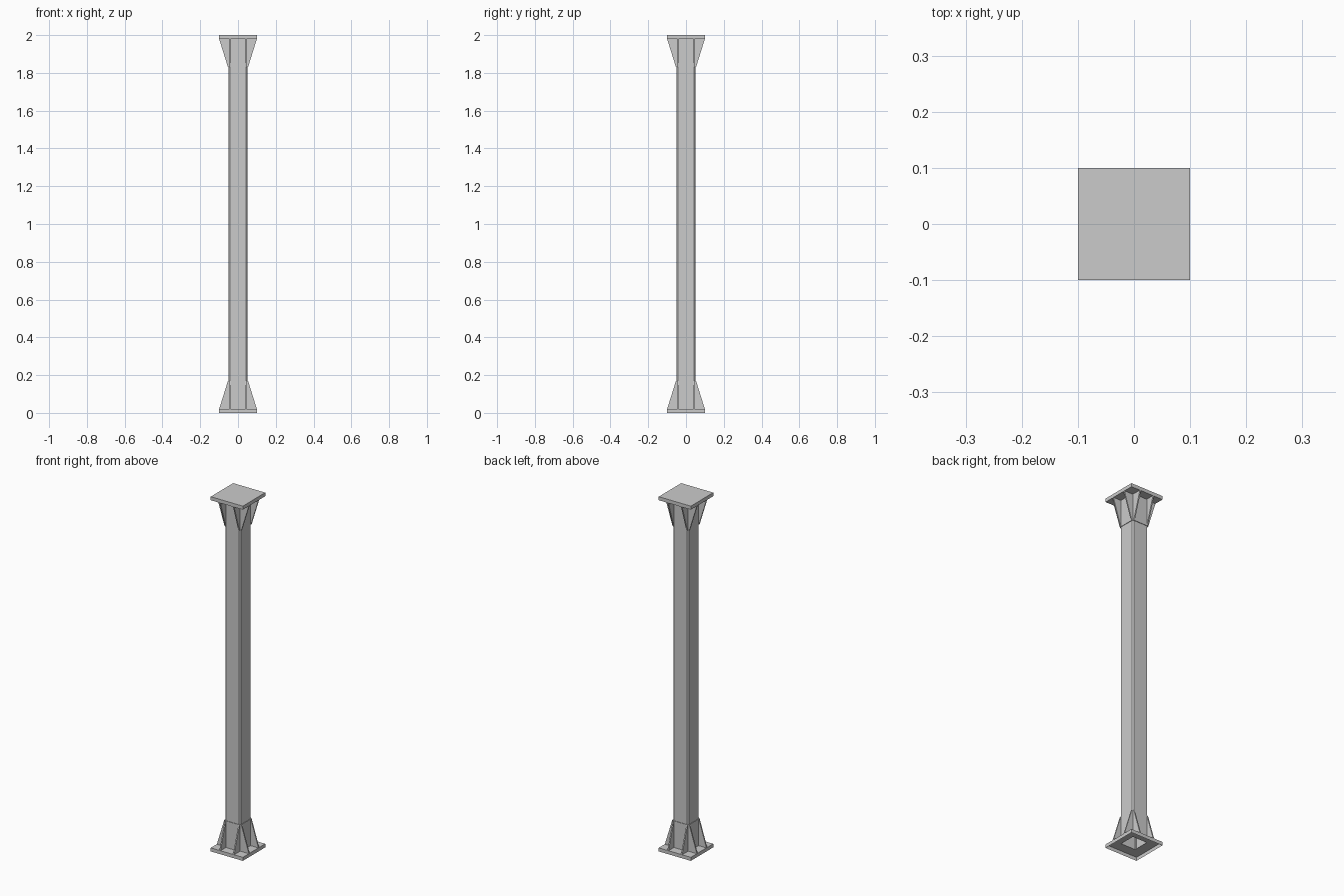
import bpy, bmesh
from math import pi
from mathutils import Matrix, Vector

if "Cube" in bpy.data.objects:
    bpy.data.objects.remove(bpy.data.objects["Cube"])

Z0, Z1 = 0.02, 1.98      # shaft runs between the two end plates


def finish(name, bm):
    bmesh.ops.recalc_face_normals(bm, faces=bm.faces[:])
    me = bpy.data.meshes.new(name)
    bm.to_mesh(me)
    bm.free()
    ob = bpy.data.objects.new(name, me)
    bpy.context.collection.objects.link(ob)
    return ob


def prism(bm, pts, offset):
    # extrude a closed polygon into a solid
    f = bm.faces.new([bm.verts.new(p) for p in pts])
    r = bmesh.ops.extrude_face_region(bm, geom=[f], use_keep_orig=True)
    vs = [g for g in r['geom'] if isinstance(g, bmesh.types.BMVert)]
    bmesh.ops.translate(bm, verts=vs, vec=Vector(offset))


def octagon(a, c, z):
    return [(c, -a, z), (a, -c, z), (a, c, z), (c, a, z),
            (-c, a, z), (-a, c, z), (-a, -c, z), (-c, -a, z)]


# shaft: square tube with chamfered corners, open ends
bm = bmesh.new()
rings = [[bm.verts.new(p) for p in octagon(0.049, 0.042, z)] for z in (Z0, Z1)]
for i in range(8):
    j = (i + 1) % 8
    bm.faces.new((rings[0][i], rings[0][j], rings[1][j], rings[1][i]))
finish("shaft", bm)


def end_plate(name, z_outer, z_inner, capped):
    # thin square plate with a hole for the shaft on its inner side
    bm = bmesh.new()
    sq = [(-1, -1), (1, -1), (1, 1), (-1, 1)]
    ring = lambda r, z: [bm.verts.new((x * r, y * r, z)) for x, y in sq]
    outer, inner, hole = ring(0.1, z_outer), ring(0.1, z_inner), ring(0.045, z_inner)
    for i in range(4):
        j = (i + 1) % 4
        bm.faces.new((outer[i], outer[j], inner[j], inner[i]))
        bm.faces.new((inner[i], inner[j], hole[j], hole[i]))
    if capped:
        bm.faces.new(outer)
    finish(name, bm)


end_plate("base_plate", 0, Z0, False)
end_plate("top_plate", 2, Z1, True)

# brackets: a backing plate with two tapered fins on each face, at both ends
for end in ("bottom", "top"):
    bm = bmesh.new()
    w = 0.042
    prism(bm, [(-w, -0.052, Z0), (w, -0.052, Z0), (w, -0.052, 0.17), (-w, -0.052, 0.17)],
          (0, 0.004, 0))
    for s in (-1, 1):
        prism(bm, [(s * 0.046, y, z) for y, z in
                   ((-0.045, Z0), (-0.1, Z0), (-0.053, 0.17), (-0.045, 0.17))],
              (-s * 0.007, 0, 0))
    one_side = bm.verts[:] + bm.edges[:] + bm.faces[:]
    for k in range(1, 4):
        d = bmesh.ops.duplicate(bm, geom=one_side)
        vs = [g for g in d['geom'] if isinstance(g, bmesh.types.BMVert)]
        bmesh.ops.rotate(bm, verts=vs, cent=(0, 0, 0), matrix=Matrix.Rotation(k * pi / 2, 3, 'Z'))
    if end == "top":
        for v in bm.verts:
            v.co.z = 2 - v.co.z
    finish(end + "_brackets", bm)
